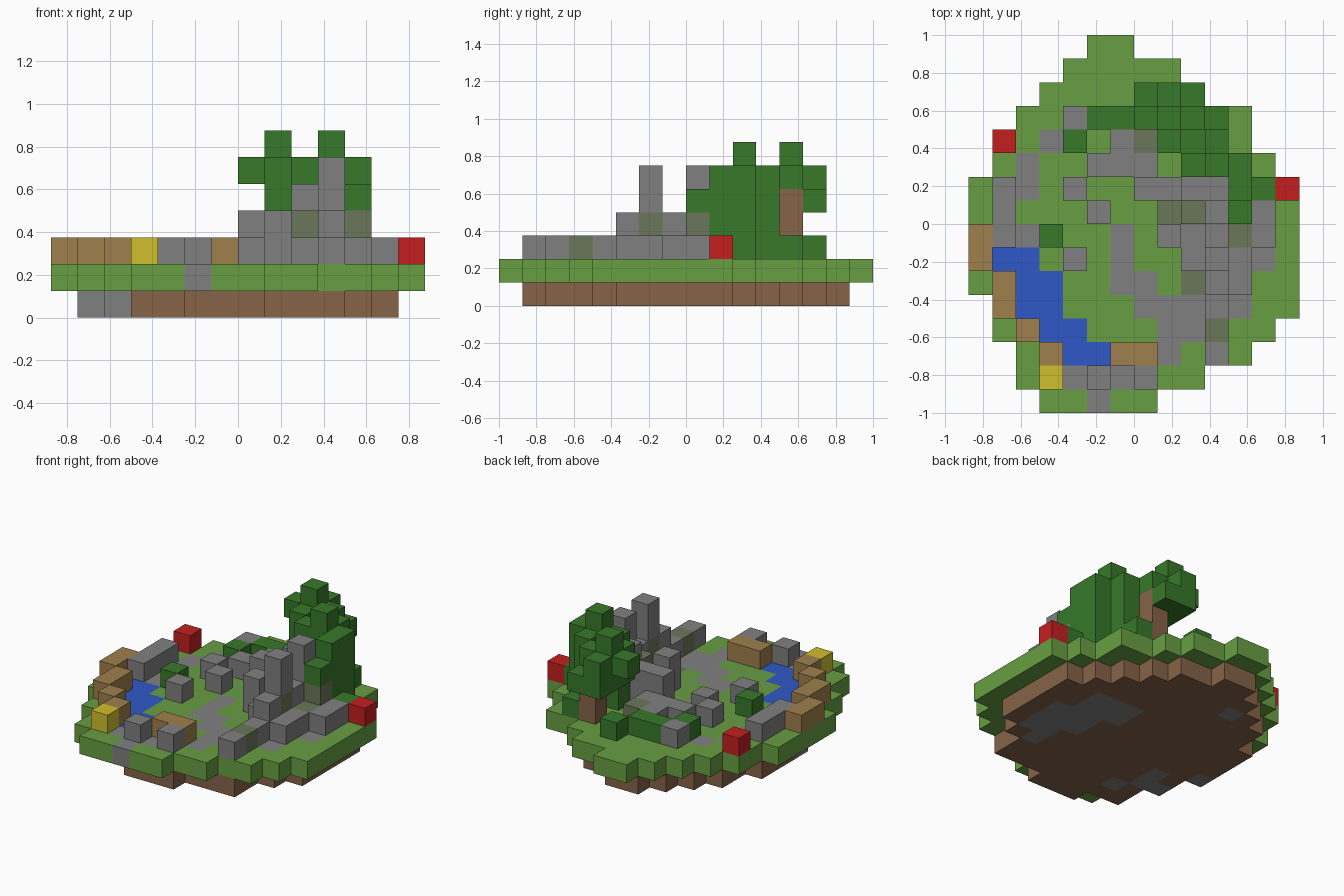
import bpy, bmesh
from mathutils import Vector

if "Cube" in bpy.data.objects:
    bpy.data.objects.remove(bpy.data.objects["Cube"], do_unlink=True)

U = 0.125  # block size


def lin(c):
    c /= 255
    return c / 12.92 if c <= 0.04045 else ((c + 0.055) / 1.055) ** 2.4


def material(name, r, g, b):
    m = bpy.data.materials.new(name)
    m.use_nodes = True
    col = (lin(r), lin(g), lin(b), 1)
    m.diffuse_color = col
    m.node_tree.nodes["Principled BSDF"].inputs["Base Color"].default_value = col
    return m


# Letter -> (part name, material)
KINDS = {
    "g": ("grass_ground", material("grass green", 104, 159, 66)),
    "r": ("rocks", material("stone grey", 128, 128, 128)),
    "w": ("pond", material("water blue", 47, 88, 199)),
    "e": ("soil_and_trunk", material("soil brown", 134, 99, 72)),
    "l": ("foliage", material("leaf green", 55, 121, 41)),
    "m": ("mossy_rocks", material("moss grey", 107, 118, 88)),
    "t": ("wooden_blocks", material("tan", 159, 128, 76)),
    "y": ("yellow_block", material("yellow", 209, 190, 46)),
    "d": ("red_blocks", material("red", 197, 31, 31)),
}

# Underside of soil and stone, back row first
SOIL = """
..............
.....ee.......
....eeeee.....
...ereeeee....
..eeeeeeeee...
..eeeeeeeeee..
.eeeeeeerrree.
.eeeeeeerrree.
.eeeeeeeerrre.
.reeeeeeerrre.
..ereeeeeerre.
..rreeeeeere..
...ereeeeee...
...eeeeeeee...
.....eee......
..............
""".split()

# Ground layer
GROUND = """
.....gg.......
....ggggg.....
...ggggggg....
..gggggggggg..
.ggrgggggggg..
.grgggggggggg.
ggrggggggggggg
gggggggggggggg
ggrgggrggggggg
gwwgggrgggggrg
ggwwggrrgmgggg
.gwwgggrrrgrgg
.ggwwgggrrggg.
..ggwwggrggg..
..ggrrrggg....
...ggrgg......
""".split()

# Blocks standing on the ground
BLOCKS = """
..............
..............
.......l......
....rll..el...
.d..l.rm..l...
.....rrr.lll..
.r..r..rrrrlld
.r...r..mmrmr.
tr.l....rrrmr.
t...r....rrr..
.t........rr..
.t........r...
..t.......m...
...t..tt..r...
...y.r.r......
..............
""".split()

cells = {}


def layer(rows, k):
    for n, row in enumerate(rows):
        for i, ch in enumerate(row):
            if ch in KINDS:
                cells[i, 15 - n, k] = ch


def column(kind, i, j, low, high):
    for k in range(low, high + 1):
        cells[i, j, k] = kind


for k, rows in enumerate((SOIL, GROUND, BLOCKS)):
    layer(rows, k)

# Rock towers
for i, j, top in ((7, 9, 3), (8, 9, 3), (9, 9, 4), (10, 9, 4), (10, 8, 5),
                  (8, 7, 3), (10, 7, 3), (10, 6, 5), (10, 5, 3)):
    column("r", i, j, 3, top)
for i, j in ((10, 6), (9, 8), (11, 8)):
    column("m", i, j, 3, 3)

# Tall bush
column("l", 11, 8, 4, 4)
for i, j, top in ((11, 9, 5), (11, 10, 5), (10, 10, 6), (10, 11, 5), (9, 10, 5)):
    column("l", i, j, 3, top)

# Tree: trunk and crown
column("e", 9, 12, 2, 4)
for i, j, low, high in ((8, 12, 4, 6), (8, 13, 4, 5), (8, 11, 4, 5), (7, 12, 5, 5),
                        (9, 12, 5, 5), (9, 13, 4, 4), (9, 11, 4, 4)):
    column("l", i, j, low, high)

# Build one mesh per kind, keeping only exposed block sides
for kind, (name, mat) in KINDS.items():
    bm = bmesh.new()
    for cell, ch in cells.items():
        if ch != kind:
            continue
        centre = Vector((cell[0] - 6.5, cell[1] - 7.5, cell[2] + 0.5))
        for axis in range(3):
            for sign in (1, -1):
                near = list(cell)
                near[axis] += sign
                if tuple(near) in cells:
                    continue
                n, p, q = Vector(), Vector(), Vector()
                n[axis] = sign / 2
                p[(axis + 1) % 3] = 0.5
                q[(axis + 2) % 3] = sign / 2
                corners = (-p - q, p - q, p + q, q - p)
                bm.faces.new([bm.verts.new((centre + n + c) * U) for c in corners])
    bmesh.ops.remove_doubles(bm, verts=bm.verts, dist=0.001)
    mesh = bpy.data.meshes.new(name)
    bm.to_mesh(mesh)
    bm.free()
    mesh.materials.append(mat)
    bpy.context.collection.objects.link(bpy.data.objects.new(name, mesh))
